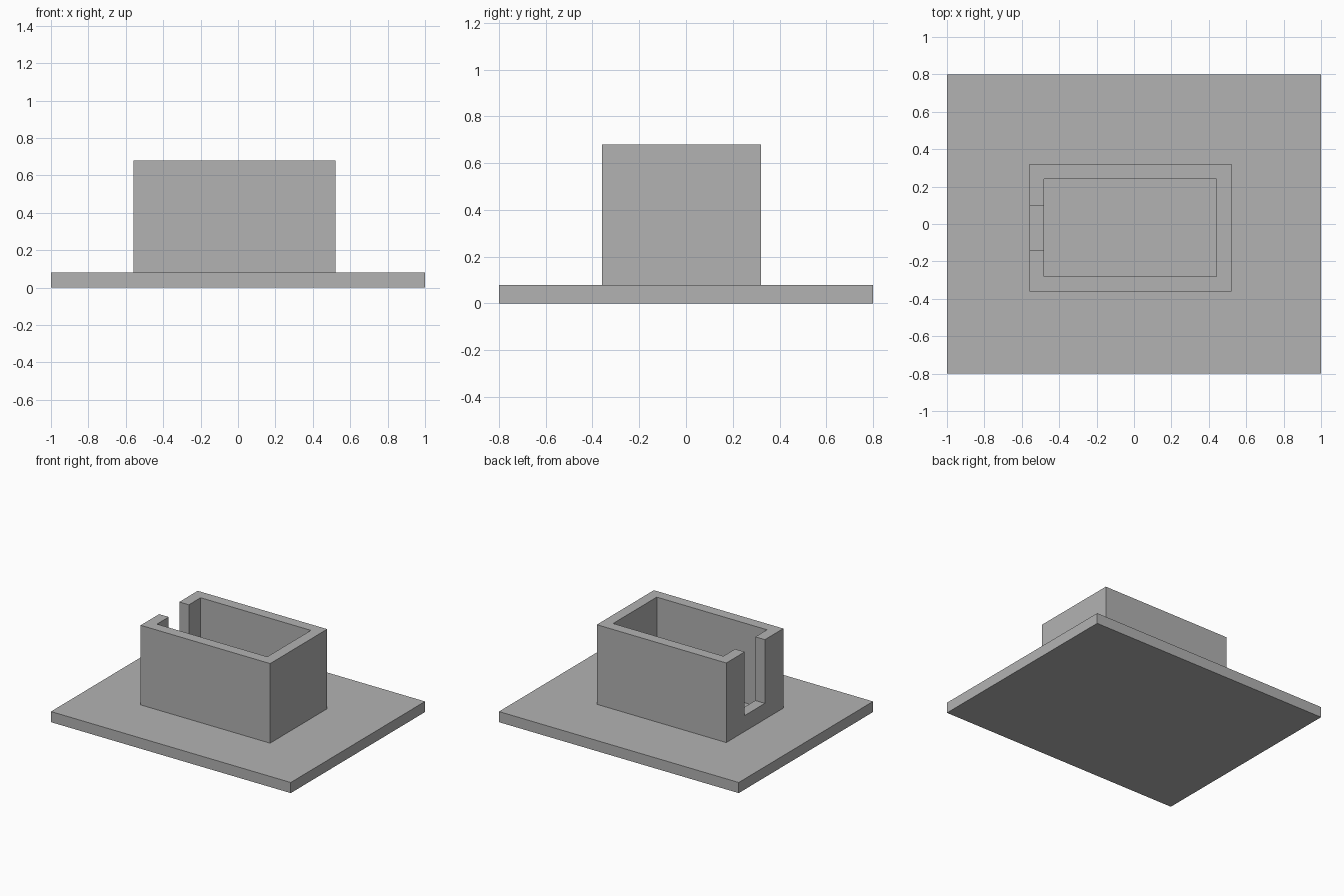
import bpy

default = bpy.data.objects.get("Cube")
if default:
    bpy.data.objects.remove(default, do_unlink=True)

# Single flat grey
grey = bpy.data.materials.new("plain grey")
grey.use_nodes = True
colour = (0.448, 0.448, 0.448, 1)
grey.diffuse_color = colour
grey.node_tree.nodes["Principled BSDF"].inputs["Base Color"].default_value = colour


def box(name, low, high):
    """Axis-aligned box between two corners."""
    centre = [(a + b) / 2 for a, b in zip(low, high)]
    bpy.ops.mesh.primitive_cube_add(size=1, location=centre)
    obj = bpy.context.object
    obj.name = obj.data.name = name
    obj.scale = [b - a for a, b in zip(low, high)]
    bpy.ops.object.transform_apply(location=True, rotation=False, scale=True)
    obj.data.materials.append(grey)
    return obj


def cut(target, cutter):
    """Subtract the cutter from the target, then discard it."""
    cutter.hide_render = True
    mod = target.modifiers.new("cut", "BOOLEAN")
    mod.operation = "DIFFERENCE"
    mod.solver = "EXACT"
    mod.object = cutter
    bpy.context.view_layer.objects.active = target
    bpy.ops.object.modifier_apply(modifier=mod.name)
    bpy.data.objects.remove(cutter, do_unlink=True)


# Flat base
base_top, wall_top, wall = 0.08, 0.68, 0.08
box("base_plate", (-1, -0.8, 0), (1, 0.8, base_top))

# Open-topped rectangular enclosure
x0, x1, y0, y1 = -0.56, 0.52, -0.36, 0.32
walls = box("enclosure_walls", (x0, y0, base_top), (x1, y1, wall_top))
cut(walls, box("cavity_cutter", (x0 + wall, y0 + wall, 0),
               (x1 - wall, y1 - wall, 1)))

# Slot down through one end wall, leaving a low sill
cut(walls, box("slot_cutter", (x0 - wall, -0.14, 0.2), (x0 + 2 * wall, 0.1, 1)))
